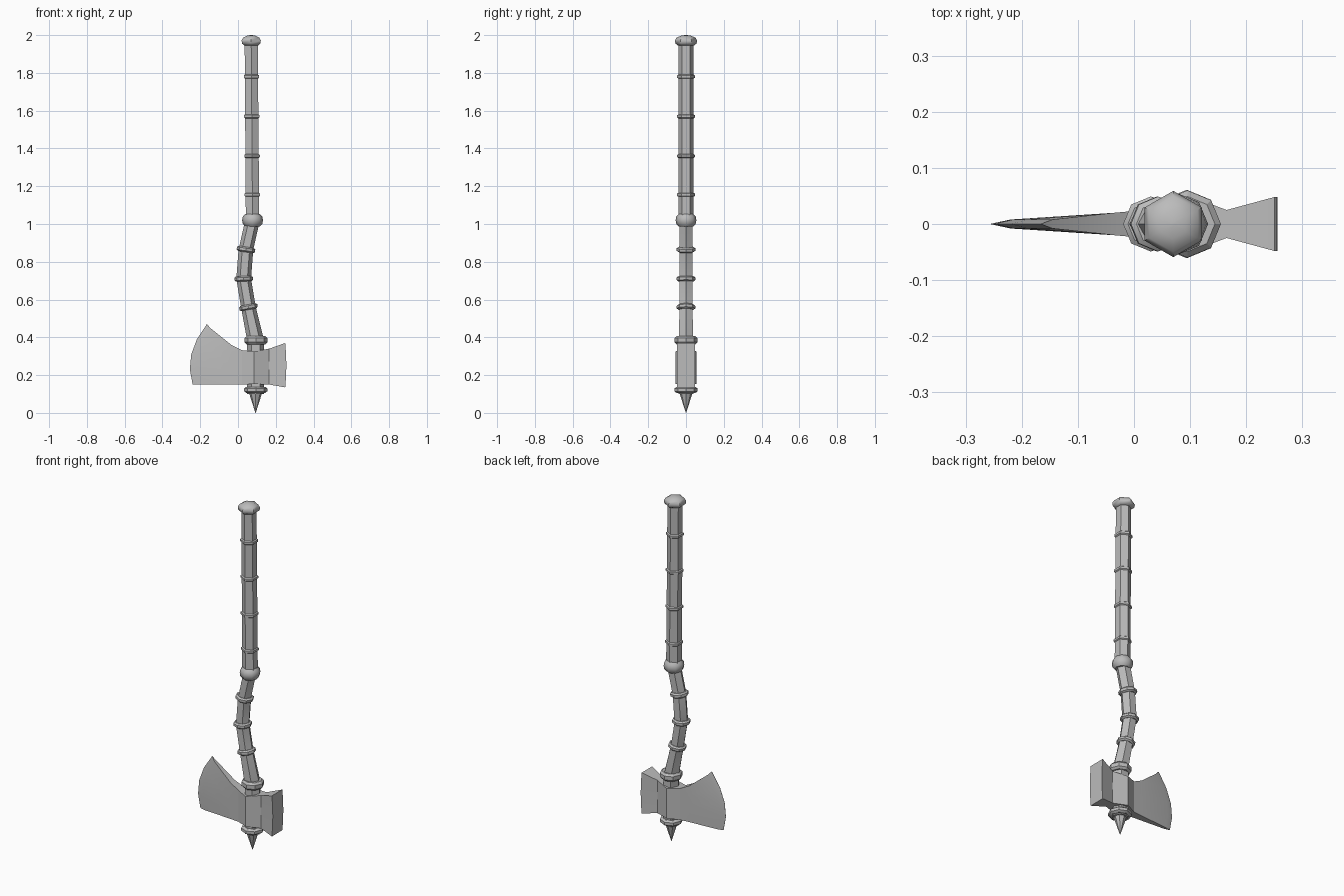
import bpy, bmesh, math
from mathutils import Vector, Matrix

cube = bpy.data.objects.get("Cube")
if cube:
    bpy.data.objects.remove(cube, do_unlink=True)

grey = bpy.data.materials.new("plain_grey")
grey.use_nodes = True
COLOUR = (0.5, 0.5, 0.5, 1)
grey.diffuse_color = COLOUR
grey.node_tree.nodes["Principled BSDF"].inputs["Base Color"].default_value = COLOUR


def finish(name, bm, smooth=30):
    bmesh.ops.remove_doubles(bm, verts=bm.verts, dist=1e-5)
    bmesh.ops.recalc_face_normals(bm, faces=bm.faces)
    mesh = bpy.data.meshes.new(name)
    bm.to_mesh(mesh)
    bm.free()
    mesh.materials.append(grey)
    ob = bpy.data.objects.new(name, mesh)
    bpy.context.collection.objects.link(ob)
    bpy.ops.object.select_all(action='DESELECT')
    ob.select_set(True)
    bpy.context.view_layer.objects.active = ob
    bpy.ops.object.shade_smooth_by_angle(angle=math.radians(smooth))
    return ob


def bridge(bm, loops):
    """Skin a list of equally long closed loops and cap both ends."""
    rows = [[bm.verts.new(p) for p in loop] for loop in loops]
    n = len(rows[0])
    for a, b in zip(rows, rows[1:]):
        for i in range(n):
            j = (i + 1) % n
            bm.faces.new((a[i], a[j], b[j], b[i]))
    bm.faces.new(rows[0])
    bm.faces.new(rows[-1])


def circle(r, n, turn):
    return [Vector((r * math.cos(turn + math.tau * i / n),
                    r * math.sin(turn + math.tau * i / n), 0)) for i in range(n)]


def turned(name, x, z, profile, sides, turn=0.0, tilt=0.0, smooth=30):
    """Lathe (radius, height) pairs round a tilted axis in the xz plane."""
    m = Matrix.Translation((x, 0, z)) @ Matrix.Rotation(tilt, 4, 'Y')
    bm = bmesh.new()
    bridge(bm, [[m @ (p + Vector((0, 0, h))) for p in circle(r, sides, turn)]
                for r, h in profile])
    return finish(name, bm, smooth)


def shaft(name, stations, turn):
    bm = bmesh.new()
    bridge(bm, [[p + Vector((x, 0, z)) for p in circle(r, 6, turn)]
                for x, z, r in stations])
    return finish(name, bm, 20)


def band(r, half):
    return [(r * 0.82, -half), (r, -half * 0.5), (r, half * 0.5), (r * 0.82, half)]


QUARTER = math.pi / 2

# Handle: straight grip above, crooked neck below
shaft("upper_handle", [(0.077, 1.02, 0.041), (0.07, 1.95, 0.04)], QUARTER)
bends = [(0.093, 0.1), (0.093, 0.385), (0.055, 0.56), (0.03, 0.71),
         (0.042, 0.865), (0.077, 1.02)]
shaft("lower_handle", [(x, z, 0.045 if z < 0.4 else 0.039) for x, z in bends], 0)

# Rings on the grip
for i, z in enumerate((1.155, 1.36, 1.57, 1.78)):
    turned(f"grip_ring_{i + 1}", 0.077 - 0.0075 * (z - 1.02), z,
           band(0.047, 0.012), 6, QUARTER)

# Rings on the crooked neck, square to the bend
for i in (2, 3, 4):
    (x0, z0), (x, z), (x1, z1) = bends[i - 1:i + 2]
    turned(f"neck_ring_{i - 1}", x, z, band(0.049, 0.014), 8, 0,
           math.atan2(x1 - x0, z1 - z0))

# Knob at the joint, pommel on top
turned("joint_knob", 0.077, 1.02,
       [(0.04, -0.032), (0.052, -0.018), (0.055, 0), (0.052, 0.018), (0.04, 0.032)],
       8, 0, 0, 50)
turned("pommel", 0.07, 1.95,
       [(0.042, -0.005), (0.056, 0.005), (0.059, 0.022), (0.05, 0.036),
        (0.026, 0.047), (0.004, 0.05)], 6, QUARTER, 0, 50)

# Collars that hold the head, and the end spike
turned("upper_collar", 0.095, 0.385, band(0.06, 0.022), 8)
turned("lower_collar", 0.094, 0.122, band(0.061, 0.016), 8)
turned("end_spike", 0.093, 0, [(0.001, 0), (0.036, 0.11)], 8, 0, 0, 20)

# Head: columns of (bottom x, bottom z, top x, top z, half thickness, bulge)
columns = [
    (0.25, 0.135, 0.25, 0.37, 0.048, -0.006),
    (0.165, 0.15, 0.165, 0.34, 0.025, 0),
    (0.085, 0.153, 0.085, 0.325, 0.055, 0),
    (0.02, 0.15, 0.02, 0.332, 0.025, 0),
    (-0.035, 0.15, -0.035, 0.36, 0.02, 0),
    (-0.205, 0.15, -0.145, 0.448, 0.008, 0.04),
    (-0.24, 0.15, -0.165, 0.47, 0.0004, 0.045),
]
bm = bmesh.new()
loops = []
for xb, zb, xt, zt, y, bulge in columns:
    side = []
    for k in range(5):
        t = k / 4
        side.append((xb + (xt - xb) * t - bulge * 4 * t * (1 - t), zb + (zt - zb) * t))
    loops.append([(x, -y, z) for x, z in side] + [(x, y, z) for x, z in reversed(side)])
bridge(bm, loops)
finish("axe_head", bm, 15)
